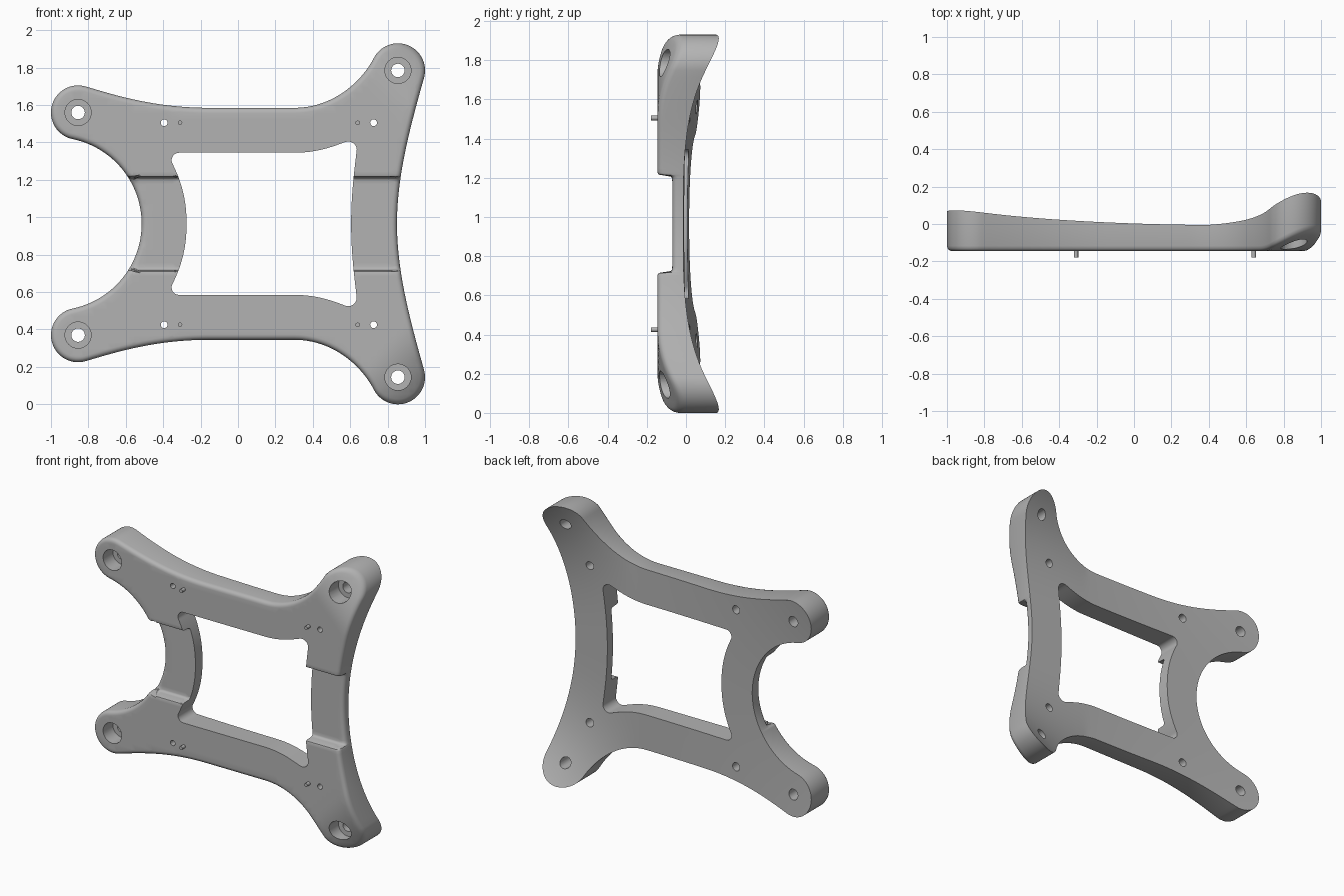
import bpy, bmesh, math
from mathutils import Vector, Matrix
from mathutils.geometry import delaunay_2d_cdt

if "Cube" in bpy.data.objects:
    bpy.data.objects.remove(bpy.data.objects["Cube"])

MID = 0.965        # height of the mirror line
FRONT = -0.145     # front plane
FILLET = 0.028     # rounding of the outer front edge
# Notch step: distance from mirror line, depth
STEP = [(0.233, -0.07), (0.24, -0.073), (0.245, -0.08), (0.248, -0.09),
        (0.25, -0.134), (0.254, -0.142), (0.262, FRONT)]

grey = bpy.data.materials.new("satin_grey")
grey.use_nodes = True
grey.diffuse_color = (0.45, 0.45, 0.45, 1)
grey.node_tree.nodes["Principled BSDF"].inputs["Base Color"].default_value = (0.45, 0.45, 0.45, 1)


def bezier(a, b, c, d, n=24):
    a, b, c, d = map(Vector, (a, b, c, d))
    ts = [i / n for i in range(n + 1)]
    return [a * (1 - t) ** 3 + b * 3 * t * (1 - t) ** 2 + c * 3 * t * t * (1 - t) + d * t ** 3 for t in ts]


def arc(cx, cy, r, start, end, n=24):
    angles = [math.radians(start + (end - start) * i / n) for i in range(n + 1)]
    return [Vector((cx + r * math.cos(a), cy + r * math.sin(a))) for a in angles]


def close_loop(half):
    """Mirror a half outline, then split it where the notch steps cross."""
    clean = [half[0]]
    for p in half[1:]:
        if (p - clean[-1]).length > 0.002:
            clean.append(p)
    loop = clean + [Vector((p.x, -p.y)) for p in reversed(clean[1:-1])]
    levels = [s * d for d, _ in STEP for s in (1, -1)]
    out = []
    for a, b in zip(loop, loop[1:] + loop[:1]):
        n = max(1, round((b - a).length / 0.03))
        cuts = [i / n for i in range(n)]
        for y in levels:
            if (a.y - y) * (b.y - y) < 0:
                cuts.append((y - a.y) / (b.y - a.y))
        for t in sorted(cuts):
            p = a.lerp(b, t)
            if not out or (p - out[-1]).length > 0.0005:
                out.append(p)
    return out


outer = close_loop(
    arc(-0.9775, 0, 0.4625, 0, 78.4) + arc(-0.855, 0.595, 0.145, 258.4, 73, 32)
    + bezier((-0.813, 0.734), (-0.62, 0.675), (-0.42, 0.62), (-0.15, 0.62))
    + bezier((0.3, 0.62), (0.5, 0.62), (0.655, 0.75), (0.726, 0.886))
    + arc(0.855, 0.82, 0.145, 153, -15, 32)
    + bezier((0.995, 0.782), (0.915, 0.5), (0.85, 0.25), (0.85, 0)))
inner = close_loop(
    bezier((-0.275, 0), (-0.275, 0.1), (-0.29, 0.2), (-0.348, 0.317))
    + arc(-0.315, 0.34, 0.04, 215, 90, 10)
    + bezier((0.3, 0.38), (0.42, 0.38), (0.5, 0.41), (0.575, 0.438), 12)
    + arc(0.59, 0.395, 0.045, 110, -10, 10)
    + bezier((0.634, 0.387), (0.62, 0.27), (0.605, 0.15), (0.605, 0)))


def inside(p, loop):
    hit = False
    for a, b in zip(loop, loop[1:] + loop[:1]):
        if (a.y > p.y) != (b.y > p.y) and p.x < a.x + (p.y - a.y) * (b.x - a.x) / (b.y - a.y):
            hit = not hit
    return hit


def distance(p, loop):
    best = 9
    for a, b in zip(loop, loop[1:] + loop[:1]):
        e = b - a
        t = min(1, max(0, (p - a).dot(e) / e.length_squared))
        best = min(best, (a + e * t - p).length)
    return best


def front_y(p, edge):
    """Flat front with notch, tilted right tips and a rounded outer edge."""
    d = abs(p.y)
    y = STEP[0][1] if d < STEP[0][0] else FRONT
    for (d0, y0), (d1, y1) in zip(STEP, STEP[1:]):
        if d0 <= d <= d1:
            y = y0 + (y1 - y0) * (d - d0) / (d1 - d0)
    y += 0.6 * max(0, p.x + d - 1.45) ** 2
    k = max(0, FILLET - edge)
    return y + FILLET - math.sqrt(max(0, FILLET ** 2 - k * k))


def back_y(p):
    """Hollow back that lifts towards the four tips."""
    d, u, v = abs(p.y), max(0, 0.4 - p.x), max(0, p.x - 0.4)
    left = 0.045 * u ** 1.8 * (0.55 + 0.92 * d * d)
    return -0.005 + left - 0.02 * v + 0.41 * v * d ** 3


# Sample points: outlines, fillet rings, then a regular grid with notch rows
points = outer + inner
edges = []
for start, count in ((0, len(outer)), (len(outer), len(inner))):
    edges += [(start + i, start + (i + 1) % count) for i in range(count)]
extra = []
for angle in (30, 50, 70, 90):
    off = FILLET * (1 - math.cos(math.radians(angle)))
    for i, p in enumerate(outer):
        t = outer[(i + 1) % len(outer)] - outer[i - 1]
        q = p + Vector((t.y, -t.x)).normalized() * off
        if distance(q, outer) > off * 0.97:
            extra.append(q)
rows = [i * 0.035 for i in range(-28, 29) if not 0.22 < abs(i * 0.035) < 0.275]
rows += [s * d for d, _ in STEP for s in (1, -1)]
for y in rows:
    for i in range(-29, 30):
        q = Vector((i * 0.035, y))
        if (inside(q, outer) and not inside(q, inner)
                and distance(q, outer) > FILLET + 0.006 and distance(q, inner) > 0.01):
            extra.append(q)

verts, _, faces, *_ = delaunay_2d_cdt(points + extra, edges, [], 0, 1e-5)
verts = [Vector(v) for v in verts]
kept = []
for f in faces:
    c = sum((verts[i] for i in f), Vector((0, 0))) / len(f)
    if inside(c, outer) and not inside(c, inner):
        kept.append(f)

# Frame body: front skin, back skin and the walls between them
bm = bmesh.new()
used = sorted({i for f in kept for i in f})
fv = {i: bm.verts.new((verts[i].x, front_y(verts[i], distance(verts[i], outer)), verts[i].y + MID)) for i in used}
bv = {i: bm.verts.new((verts[i].x, back_y(verts[i]), verts[i].y + MID)) for i in used}
border = {}
for f in kept:
    bm.faces.new([fv[i] for i in f])
    bm.faces.new([bv[i] for i in reversed(f)])
    for a, b in zip(f, f[1:] + f[:1]):
        key = (min(a, b), max(a, b))
        border[key] = border.get(key, 0) + 1
for (a, b), n in border.items():
    if n == 1:
        bm.faces.new((fv[a], fv[b], bv[b], bv[a]))
bmesh.ops.recalc_face_normals(bm, faces=bm.faces)


def make_object(name, mesh_data):
    me = bpy.data.meshes.new(name)
    mesh_data.to_mesh(me)
    mesh_data.free()
    me.materials.append(grey)
    ob = bpy.data.objects.new(name, me)
    bpy.context.collection.objects.link(ob)
    return ob


def rods(name, specs):
    """Cylinders along y, mirrored up and down: x, offset, radius, y start, y end."""
    b = bmesh.new()
    for x, d, r, y0, y1 in specs:
        for s in (1, -1):
            m = Matrix.Translation((x, (y0 + y1) / 2, MID + s * d)) @ Matrix.Rotation(math.pi / 2, 4, 'X')
            bmesh.ops.create_cone(b, cap_ends=True, segments=32, radius1=r, radius2=r, depth=y1 - y0, matrix=m)
    return make_object(name, b)


def activate(ob):
    bpy.ops.object.select_all(action='DESELECT')
    ob.select_set(True)
    bpy.context.view_layer.objects.active = ob


frame = make_object("frame", bm)

# Screw holes: wide seats first, then the through holes
seats = rods("seat_cutter", [(-0.855, 0.595, 0.07, -0.4, -0.04), (0.855, 0.82, 0.07, -0.4, -0.03),
                             (-0.395, 0.54, 0.028, -0.06, 0.4), (0.725, 0.54, 0.028, -0.06, 0.4)])
holes = rods("hole_cutter", [(-0.855, 0.595, 0.036, -0.5, 0.5), (0.855, 0.82, 0.036, -0.5, 0.5),
                             (-0.395, 0.54, 0.018, -0.5, 0.5), (0.725, 0.54, 0.018, -0.5, 0.5)])
for cutter in (seats, holes):
    cutter.hide_render = True
    mod = frame.modifiers.new("cut", 'BOOLEAN')
    mod.operation = 'DIFFERENCE'
    mod.solver = 'EXACT'
    mod.object = cutter
    activate(frame)
    bpy.ops.object.modifier_apply(modifier=mod.name)
    bpy.data.objects.remove(cutter)

# Locating pins on the front
pins = rods("locating_pins", [(-0.31, 0.54, 0.012, -0.178, -0.13), (0.64, 0.54, 0.012, -0.178, -0.13)])
for ob in (frame, pins):
    activate(ob)
    bpy.ops.object.shade_smooth_by_angle(angle=math.radians(35))
